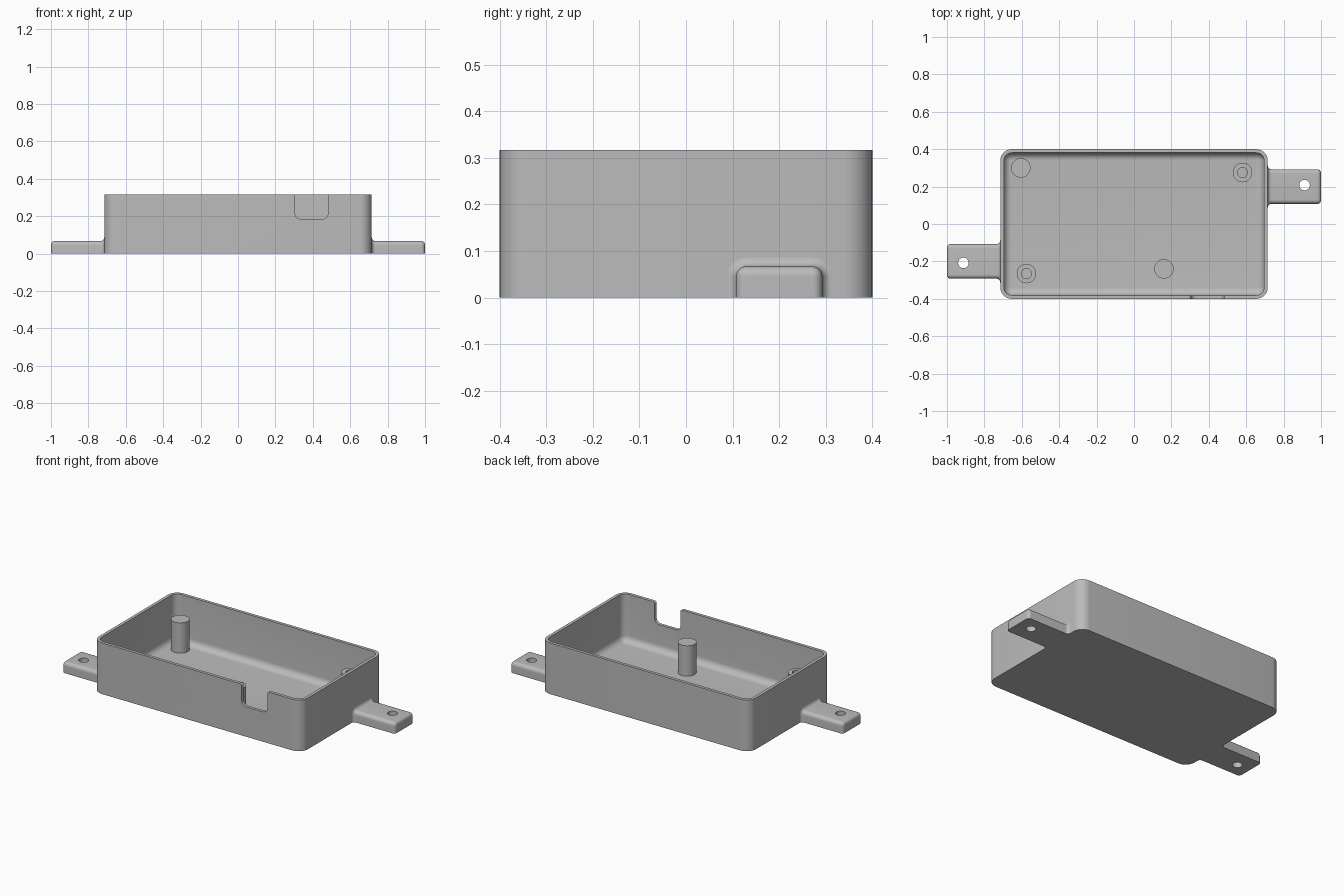
import bpy, bmesh, math
from mathutils import Matrix, Vector

old = bpy.data.objects.get("Cube")
if old:
    bpy.data.objects.remove(old, do_unlink=True)

grey = bpy.data.materials.new("plain grey")
grey.use_nodes = True
GREY = (0.5, 0.5, 0.5, 1)
grey.diffuse_color = GREY
grey.node_tree.nodes["Principled BSDF"].inputs["Base Color"].default_value = GREY


def arc(cx, cy, r, a0, a1, n=8):
    steps = [math.radians(a0 + (a1 - a0) * i / n) for i in range(n + 1)]
    return [(cx + r * math.cos(a), cy + r * math.sin(a)) for a in steps]


def loft(name, rings):
    """Skin a list of equal-length closed rings and cap both ends."""
    bm = bmesh.new()
    rows = [[bm.verts.new(p) for p in ring] for ring in rings]
    n = len(rows[0])
    for a, b in zip(rows, rows[1:]):
        for i in range(n):
            bm.faces.new((a[i], a[(i + 1) % n], b[(i + 1) % n], b[i]))
    bm.faces.new(rows[0][::-1])
    bm.faces.new(rows[-1])
    bmesh.ops.recalc_face_normals(bm, faces=bm.faces)
    mesh = bpy.data.meshes.new(name)
    bm.to_mesh(mesh)
    bm.free()
    ob = bpy.data.objects.new(name, mesh)
    bpy.context.collection.objects.link(ob)
    mesh.materials.append(grey)
    return ob


def activate(ob):
    bpy.ops.object.select_all(action='DESELECT')
    ob.select_set(True)
    bpy.context.view_layer.objects.active = ob


def cut(ob, cutter):
    cutter.hide_render = True
    mod = ob.modifiers.new("cut", 'BOOLEAN')
    mod.operation, mod.solver, mod.object = 'DIFFERENCE', 'EXACT', cutter
    activate(ob)
    bpy.ops.object.modifier_apply(modifier=mod.name)
    bpy.data.objects.remove(cutter, do_unlink=True)


def smooth(ob):
    activate(ob)
    bpy.ops.object.shade_smooth_by_angle(angle=math.radians(35))


def rounded_rect(hx, hy, r, z):
    pts = []
    for i, (sx, sy) in enumerate(((1, 1), (-1, 1), (-1, -1), (1, -1))):
        pts += arc(sx * (hx - r), sy * (hy - r), r, 90 * i, 90 * i + 90)
    return [(x, y, z) for x, y in pts]


def circle(x, y, r, z, n=40):
    return [(px, py, z) for px, py in arc(x, y, r, 0, 360, n)[:-1]]


# Open tray: outer wall, rim, inner wall, floor fillet
HX, HY, TOP, WALL, FLOOR = 0.715, 0.4, 0.317, 0.019, 0.022
CORNER, FILLET = 0.062, 0.04
rings = [rounded_rect(HX, HY, CORNER, 0), rounded_rect(HX, HY, CORNER, TOP)]
for d, z in [(0, TOP)] + [(FILLET - x, FLOOR + FILLET - y)
                          for x, y in arc(0, 0, FILLET, 0, 90)]:
    rings.append(rounded_rect(HX - WALL - d, HY - WALL - d, CORNER - WALL - d, z))
tray = loft("tray", rings)

# Cable notch in the front wall
half = arc(0.058, 0.215, 0.03, -90, 0) + arc(0.1, 0.305, 0.012, 180, 90) + [(0.1, 0.4)]
outline = half + [(-x, z) for x, z in reversed(half)]
cut(tray, loft("notch_cutter", [[(0.393 + x, y, z) for x, z in outline]
                                for y in (-0.5, -0.34)]))
smooth(tray)


# Mounting tabs: rounded top, flared into the wall, rounded outer end
def tab_ring(x, d):
    r, w, h = 0.022 + d, 0.0925 + d, 0.067 + d
    side = arc(w - r, h - r, r, 0, 90)
    pts = [(w, 0)] + side + [(-y, z) for y, z in reversed(side)] + [(-w, 0)]
    return [(x, 0.2 + y, z) for y, z in pts]


sections = [(0.705, 0.02)]
sections += [(HX + 0.02 + x, 0.02 + y) for x, y in arc(0, 0, 0.02, 180, 270)]
sections += [(0.98 + x, y - 0.02) for x, y in arc(0, 0, 0.02, 90, 0)]
for name, turn in (("left_tab", 0), ("right_tab", math.pi)):
    tab = loft(name, [tab_ring(x, d) for x, d in sections])
    cut(tab, loft("hole_cutter", [circle(0.912, 0.208, 0.028, z) for z in (-0.1, 0.2)]))
    tab.data.transform(Matrix.Rotation(turn, 4, 'Z'))
    smooth(tab)

# Support posts, two solid and two with screw holes
POST_TOP, POST_R, HOLE_R = 0.21, 0.052, 0.027
for name, x, y, hollow in (("back_post", -0.605, 0.3, False),
                           ("front_post", 0.16, -0.24, False),
                           ("back_screw_post", 0.58, 0.275, True),
                           ("front_screw_post", -0.575, -0.265, True)):
    profile = [(POST_R, 0.01), (POST_R, POST_TOP)]
    if hollow:
        profile += [(HOLE_R, POST_TOP), (HOLE_R, FLOOR)]
    smooth(loft(name, [circle(x, y, r, z) for r, z in profile]))
